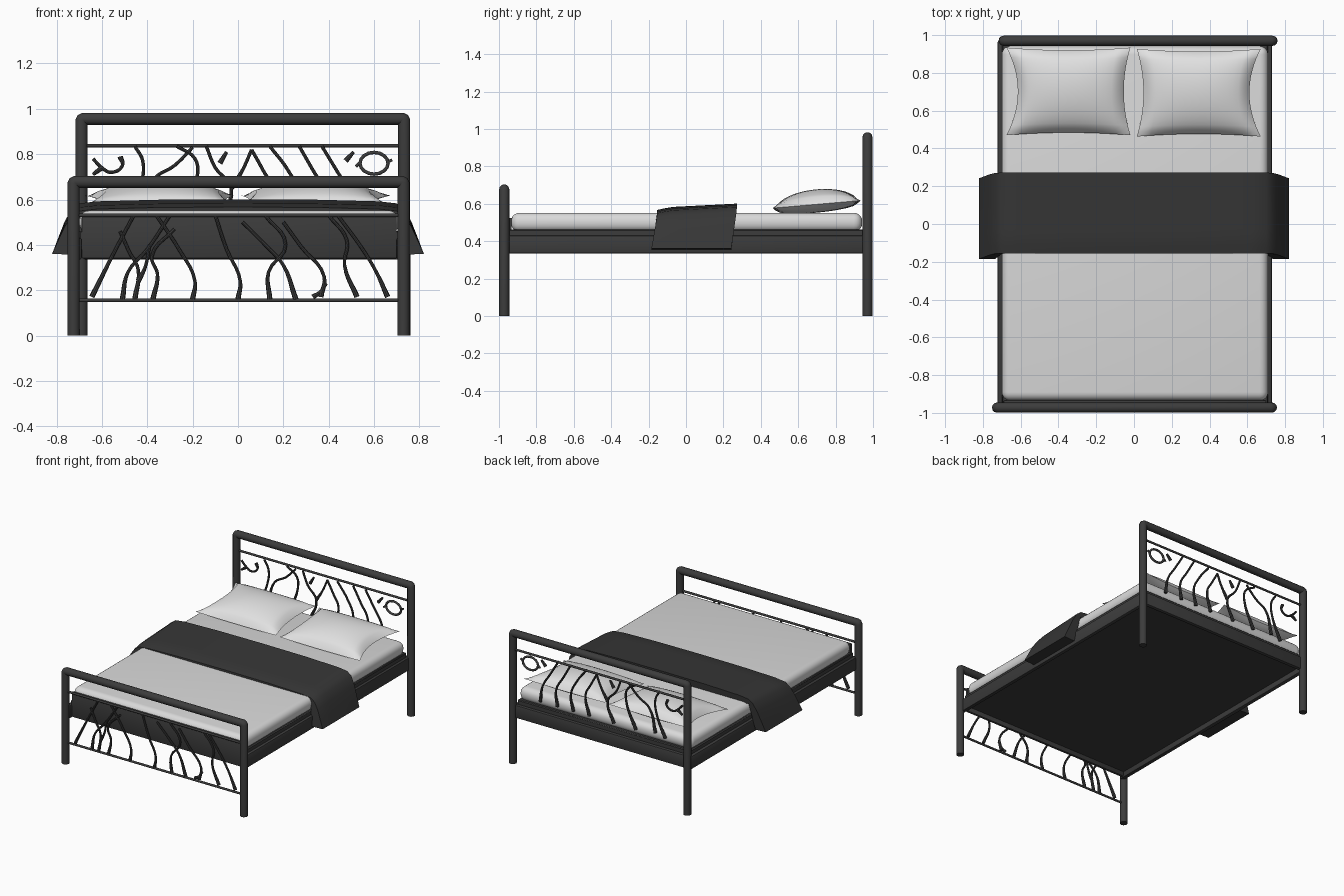
import bpy, bmesh, math
from mathutils import Vector

if "Cube" in bpy.data.objects:
    bpy.data.objects.remove(bpy.data.objects["Cube"])


def mat(name, c):
    m = bpy.data.materials.new(name)
    m.diffuse_color = (c, c, c, 1)
    m.use_nodes = True
    m.node_tree.nodes["Principled BSDF"].inputs["Base Color"].default_value = m.diffuse_color
    return m


METAL = mat("dark metal", 0.045)
CLOTH = mat("dark blanket cloth", 0.037)
SHEET = mat("light grey sheet", 0.70)
PILLOW = mat("pale pillow cotton", 0.76)


def smooth(ob, angle=40):
    bpy.ops.object.select_all(action='DESELECT')
    ob.select_set(True)
    bpy.context.view_layer.objects.active = ob
    bpy.ops.object.shade_smooth_by_angle(angle=math.radians(angle))


def mesh_object(name, bm, material):
    bmesh.ops.recalc_face_normals(bm, faces=bm.faces)
    me = bpy.data.meshes.new(name)
    bm.to_mesh(me)
    bm.free()
    ob = bpy.data.objects.new(name, me)
    bpy.context.collection.objects.link(ob)
    me.materials.append(material)
    return ob


def box(name, lo, hi, material, bevel=0.0, seg=3):
    bm = bmesh.new()
    bmesh.ops.create_cube(bm, size=1)
    for v in bm.verts:
        v.co = Vector([(a + b) / 2 + c * (b - a) for a, b, c in zip(lo, hi, v.co)])
    if bevel:
        bmesh.ops.bevel(bm, geom=bm.edges[:], offset=bevel, segments=seg,
                        profile=0.5, affect='EDGES')
    ob = mesh_object(name, bm, material)
    smooth(ob)
    return ob


def tubes(name, paths, r, material=METAL, curved=False, closed=False, res=3):
    """Round bars along one or more paths, converted to a mesh."""
    cu = bpy.data.curves.new(name, 'CURVE')
    cu.dimensions = '3D'
    cu.bevel_depth, cu.bevel_resolution = r, res
    cu.use_fill_caps = True
    cu.resolution_u = 5
    for p in paths:
        s = cu.splines.new('BEZIER' if curved else 'POLY')
        pts = s.bezier_points if curved else s.points
        pts.add(len(p) - 1)
        for i, (q, co) in enumerate(zip(pts, p)):
            if curved:
                q.co = co
                q.handle_left_type = q.handle_right_type = 'AUTO'
                q.radius = 1.0 + 0.6 * (i == len(p) - 1)
            else:
                q.co = (*co, 1)
        s.use_cyclic_u = closed
    ob = bpy.data.objects.new(name, cu)
    bpy.context.collection.objects.link(ob)
    cu.materials.append(material)
    bpy.ops.object.select_all(action='DESELECT')
    ob.select_set(True)
    bpy.context.view_layer.objects.active = ob
    bpy.ops.object.convert(target='MESH')
    smooth(bpy.context.object)
    return bpy.context.object


# Head and foot frames: one bent tube each
def frame(name, x0, x1, y, top, r=0.027):
    z, c = top - r, 0.008
    tubes(name, [[(x0, y, 0), (x0, y, z - c), (x0 + c * .3, y, z - c * .3), (x0 + c, y, z),
                  (x1 - c, y, z), (x1 - c * .3, y, z - c * .3), (x1, y, z - c), (x1, y, 0)]], r, res=4)


HX0, HX1, HY = -0.69, 0.733, 0.97
FX0, FX1, FY = -0.725, 0.73, -0.972
frame("headboard_frame", HX0, HX1, HY, 0.983)
frame("footboard_frame", FX0, FX1, FY, 0.705)
tubes("headboard_thin_rail", [[(HX0, HY, 0.838), (HX1, HY, 0.838)]], 0.008)
tubes("footboard_thin_rails", [[(FX0, FY, z), (FX1, FY, z)] for z in (0.155, 0.53)], 0.008)


# Branch ornaments, given as (x, z) points in the panel plane
def branches(name, y, lines, r):
    tubes(name, [[(x, y, z) for x, z in l] for l in lines], r, curved=True, res=2)


branches("footboard_branches", FY, [
    [(-.46, .53), (-.55, .36), (-.645, .17)],
    [(-.30, .53), (-.40, .38), (-.485, .28), (-.51, .16)],
    [(-.52, .46), (-.48, .37), (-.44, .29), (-.455, .16)],
    [(-.39, .40), (-.41, .30), (-.44, .24)],
    [(-.28, .47), (-.38, .35), (-.355, .27), (-.375, .16)],
    [(-.36, .53), (-.26, .38), (-.19, .24), (-.20, .16)],
    [(-.10, .53), (-.05, .38), (.01, .24), (0, .16)],
    [(.12, .53), (.21, .40), (.135, .28), (.14, .16)],
    [(.02, .50), (.12, .40), (.20, .31), (.255, .16)],
    [(.20, .50), (.28, .39), (.38, .26), (.365, .17)],
    [(.39, .23), (.36, .19), (.33, .17)],
    [(.40, .53), (.48, .42), (.47, .31), (.525, .17)],
    [(.44, .53), (.55, .38), (.61, .28), (.66, .17)],
], 0.0075)
branches("headboard_branches", HY - 0.015, [
    [(-.455, .835), (-.42, .77), (-.43, .66), (-.50, .50)],
    [(-.20, .83), (-.28, .75), (-.37, .69), (-.42, .52)],
    [(-.27, .835), (-.19, .78), (-.18, .70), (-.26, .50)],
    [(-.14, .835), (-.10, .74), (-.03, .65), (-.08, .50)],
    [(.06, .82), (.02, .73), (-.03, .65)],
    [(.06, .82), (.11, .73), (.15, .65), (.12, .50)],
    [(.14, .835), (.22, .73), (.27, .62), (.25, .50)],
    [(.27, .835), (.33, .73), (.39, .62), (.38, .50)],
    [(.37, .835), (.44, .72), (.50, .62), (.52, .50)],
    [(-.05, .81), (-.08, .76)],
    [(.51, .81), (.475, .77)],
    [(-.64, .78), (-.60, .74), (-.56, .72), (-.51, .75), (-.52, .79)],
    [(-.64, .71), (-.60, .74)],
], 0.0075)
tubes("headboard_ring", [[(.60 + .062 * math.cos(a), HY - .015, .76 + .048 * math.sin(a))
      for a in [i * math.pi / 8 for i in range(16)]]], 0.008, closed=True)
tubes("headboard_ring_tips", [[(.60 + s * .06, HY - .015, .765), (.60 + s * .08, HY - .015, .76 + s * .015)]
                              for s in (-1, 1)], 0.007)

# Bed base recessed between side rails, end rails
box("bed_base", (-.70, -.95, .375), (.71, .95, .462), METAL, .006, 1)
for n, x0, x1 in (("left", -.722, -.69), ("right", .70, .73)):
    box("side_rail_" + n, (x0, -.97, .335), (x1, .97, .43), METAL, .008, 2)
box("head_end_rail", (-.69, .945, .335), (.72, .975, .43), METAL, .008, 2)
box("foot_end_panel", (-.69, -.952, .34), (.70, -.932, .525), METAL, .006, 2)

# Mattress
box("mattress", (-.70, -.935, .45), (.71, .942, .552), SHEET, .045, 5)


# Blanket: closed cross-section with hanging wedges, swept along y
def blanket():
    half = [(0, .583), (.35, .581), (.62, .574), (.70, .565), (.735, .54),
            (.765, .49), (.795, .42), (.82, .36), (.735, .357), (.70, .53)]
    prof = half + [(-x, z) for x, z in reversed(half[1:])]
    n = 10
    bm = bmesh.new()
    rows = []
    for j in range(n + 1):
        t = j / n
        row = []
        for x, z in prof:
            drape = min(1, max(0, (.55 - z) / .19))
            y0 = -.155 - .03 * drape
            y1 = .272 - .03 * drape
            round_off = .012 * max(0, 1 - t * 6)
            lift = (.018 * t - .004 * (1 - t) - round_off) * (1 - drape)
            row.append(bm.verts.new((x, y0 + (y1 - y0) * t, z + lift)))
        rows.append(row)
    k = len(prof)
    for a, b in zip(rows, rows[1:]):
        for i in range(k):
            bm.faces.new((a[i], a[(i + 1) % k], b[(i + 1) % k], b[i]))
    bm.faces.new(rows[0])
    bm.faces.new(rows[-1])
    smooth(mesh_object("blanket", bm, CLOTH), 45)


blanket()


# Pillows: puffed grids with pinched corners, tilted up to the headboard
def pillow(name, cx, cy, side):
    n = 18
    bm = bmesh.new()
    grid = {}
    for top in (1, -1):
        for i in range(n + 1):
            for j in range(n + 1):
                u, v = 2 * i / n - 1, 2 * j / n - 1
                edge = max(abs(u), abs(v)) == 1
                if top == -1 and edge:
                    grid[top, i, j] = grid[1, i, j]
                    continue
                pinch = .06 if u * side > 0 else .035
                x = u * (.328 - pinch * (1 - v * v))
                y = v * (.232 - .014 * (1 - u * u))
                puff = ((1 - u * u) * (1 - v * v)) ** .5
                z = .585 + .02 * v + .012 * u * u + puff * (.092 if top == 1 else -.032)
                grid[top, i, j] = bm.verts.new((cx + x, cy + y, z))
        for i in range(n):
            for j in range(n):
                bm.faces.new([grid[top, a, b] for a, b in
                              ((i, j), (i + 1, j), (i + 1, j + 1), (i, j + 1))])
    smooth(mesh_object(name, bm, PILLOW), 60)


pillow("pillow_left", -.347, .702, -1)
pillow("pillow_right", .343, .695, 1)
